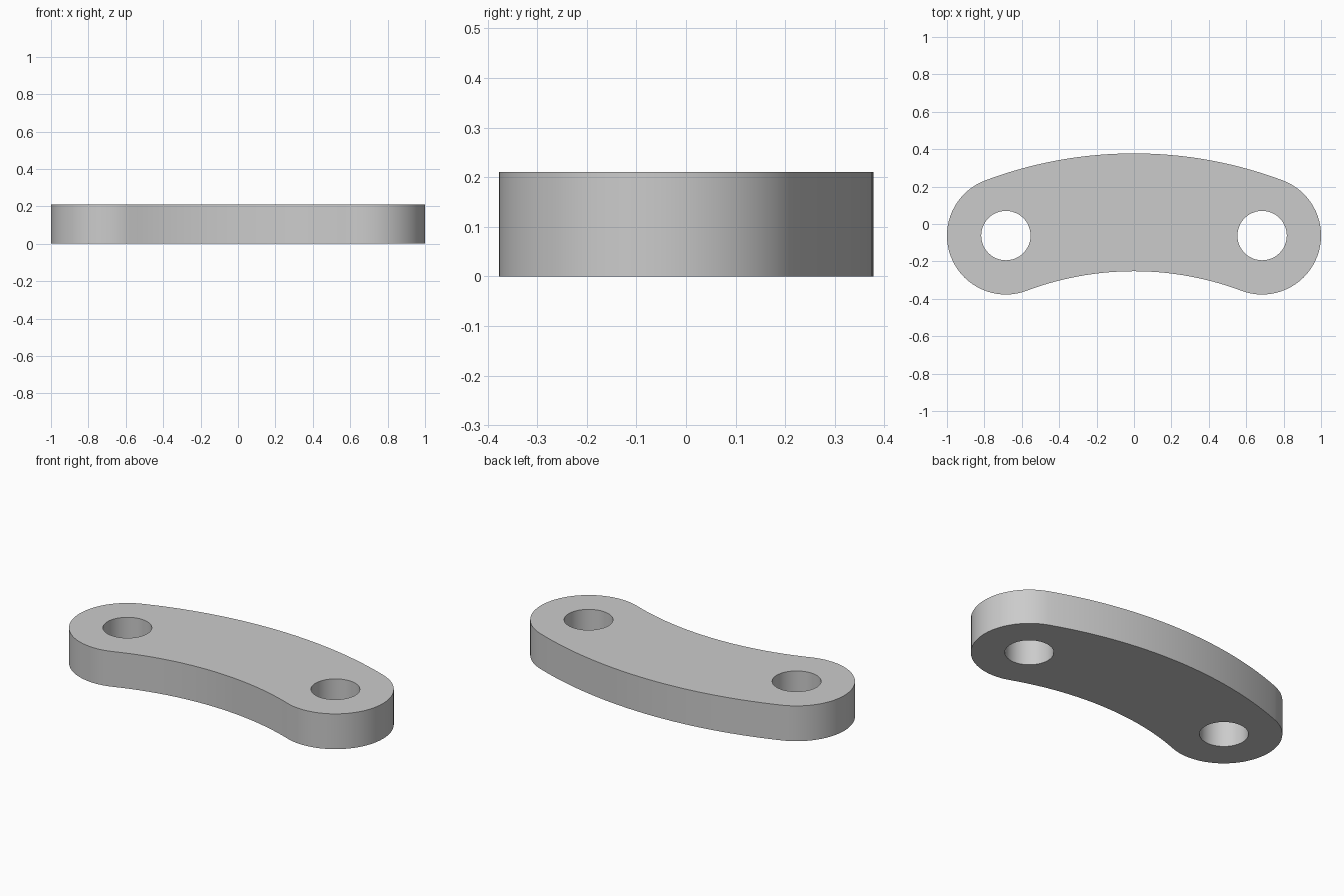
import bpy, bmesh
from math import sin, cos, pi, radians, asin, hypot

cube = bpy.data.objects.get("Cube")
if cube:
    bpy.data.objects.remove(cube, do_unlink=True)

HEIGHT = 0.21
END_R = 0.315          # rounded ends, also half the bar width
HOLE_R = 0.132
PIN_X, PIN_Y = 0.685, -0.062
APEX_Y = 0.0625        # centre line height at the middle of the bar
rise = APEX_Y - PIN_Y
MID_R = (PIN_X ** 2 + rise ** 2) / (2 * rise)
ARC_Y = APEX_Y - MID_R
SWEEP = asin(PIN_X / MID_R)


def arc(cx, cy, r, start, end, steps):
    """Points along an arc, without the last one."""
    return [(cx + r * cos(start + (end - start) * i / steps),
             cy + r * sin(start + (end - start) * i / steps)) for i in range(steps)]


def add_loop(bm, points):
    verts = [bm.verts.new((x, y, 0)) for x, y in points]
    return [bm.edges.new((v, verts[(i + 1) % len(verts)])) for i, v in enumerate(verts)]


# Outline: outer arc, left cap, inner arc, right cap
a, b = pi / 2 - SWEEP, pi / 2 + SWEEP
outline = (arc(0, ARC_Y, MID_R + END_R, a, b, 28)
           + arc(-PIN_X, PIN_Y, END_R, b, b + pi, 36)
           + arc(0, ARC_Y, MID_R - END_R, b, a, 28)
           + arc(PIN_X, PIN_Y, END_R, a - pi, a, 36))

bm = bmesh.new()
edges = add_loop(bm, outline)
for side in (-1, 1):
    edges += add_loop(bm, arc(side * PIN_X, PIN_Y, HOLE_R, 0, 2 * pi, 48))
bmesh.ops.triangle_fill(bm, edges=edges, use_beauty=True)

# Thicken the flat profile into the plate
ext = bmesh.ops.extrude_face_region(bm, geom=bm.faces[:], use_keep_orig=True)
top = [g for g in ext["geom"] if isinstance(g, bmesh.types.BMVert)]
bmesh.ops.translate(bm, vec=(0, 0, HEIGHT), verts=top)
bmesh.ops.recalc_face_normals(bm, faces=bm.faces[:])

mesh = bpy.data.meshes.new("curved_link_plate")
bm.to_mesh(mesh)
bm.free()
plate = bpy.data.objects.new("curved_link_plate", mesh)
bpy.context.collection.objects.link(plate)

# Plain grey finish
grey = bpy.data.materials.new("light_grey")
grey.use_nodes = True
colour = (0.6, 0.6, 0.6, 1)
grey.diffuse_color = colour
grey.node_tree.nodes["Principled BSDF"].inputs["Base Color"].default_value = colour
mesh.materials.append(grey)

bpy.context.view_layer.objects.active = plate
plate.select_set(True)
bpy.ops.object.shade_smooth_by_angle(angle=radians(30))
